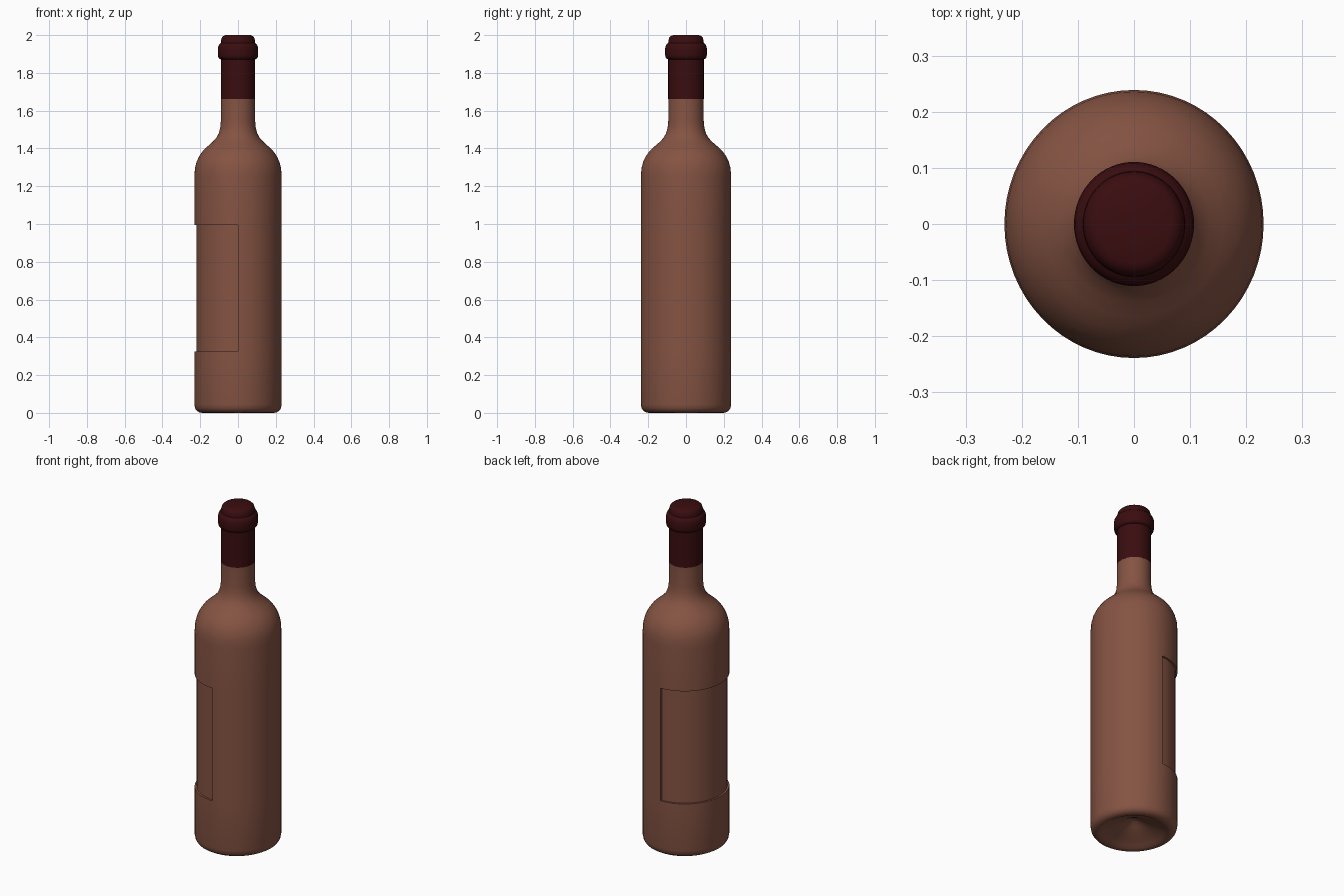
import bpy, bmesh, math

cube = bpy.data.objects.get("Cube")
if cube:
    bpy.data.objects.remove(cube, do_unlink=True)

SEGMENTS = 64
Y_STRETCH = 1.034  # the bottle is very slightly oval


def material(name, rgb):
    mat = bpy.data.materials.new(name)
    mat.use_nodes = True
    colour = (*rgb, 1.0)
    mat.diffuse_color = colour
    mat.node_tree.nodes["Principled BSDF"].inputs["Base Color"].default_value = colour
    return mat


def lathe(name, profile, mat, edit=None):
    """Spin (radius, height) points about z; radius 0 makes a closed pole."""
    bm = bmesh.new()
    rings = []
    for r, z in profile:
        if r == 0:
            rings.append([bm.verts.new((0, 0, z))] * SEGMENTS)
            continue
        angles = [2 * math.pi * i / SEGMENTS for i in range(SEGMENTS)]
        rings.append([bm.verts.new((r * math.cos(a), r * math.sin(a) * Y_STRETCH, z))
                      for a in angles])
    for low, high in zip(rings, rings[1:]):
        for i in range(SEGMENTS):
            j = (i + 1) % SEGMENTS
            corners = dict.fromkeys((low[i], low[j], high[j], high[i]))
            bm.faces.new(list(corners))
    if edit:
        edit(bm)
    bmesh.ops.recalc_face_normals(bm, faces=bm.faces)
    mesh = bpy.data.meshes.new(name)
    bm.to_mesh(mesh)
    bm.free()
    mesh.materials.append(mat)
    obj = bpy.data.objects.new(name, mesh)
    bpy.context.collection.objects.link(obj)
    bpy.ops.object.select_all(action="DESELECT")
    obj.select_set(True)
    bpy.context.view_layer.objects.active = obj
    bpy.ops.object.shade_smooth_by_angle(angle=math.radians(40))
    return obj


LABEL_LOW, LABEL_HIGH, LABEL_DEPTH = 0.325, 0.995, 0.011


def sink_label_panel(bm):
    """Press a shallow label recess into the -x half of the wall."""
    panel = []
    for f in bm.faces:
        c = f.calc_center_median()
        if c.x < 0 and LABEL_LOW < c.z < LABEL_HIGH and c.xy.length > 0.2:
            panel.append(f)
    out = bmesh.ops.extrude_face_region(bm, geom=panel)["geom"]
    bmesh.ops.delete(bm, geom=panel, context="FACES")
    factor = 1 - LABEL_DEPTH / 0.231
    for v in out:
        if isinstance(v, bmesh.types.BMVert):
            v.co.x *= factor
            v.co.y *= factor


glass = material("brown glass", (0.235, 0.088, 0.056))
foil = material("dark red foil", (0.042, 0.004, 0.005))

# Glass body: punt, rounded foot, wall, shoulder and neck
bottle_profile = [
    (0, 0.085), (0.02, 0.08), (0.05, 0.062), (0.09, 0.042), (0.13, 0.027),
    (0.16, 0.013), (0.178, 0.003), (0.19, 0), (0.205, 0.003), (0.218, 0.011),
    (0.227, 0.024), (0.231, 0.045), (0.231, LABEL_LOW), (0.231, LABEL_HIGH),
    (0.231, 1.25), (0.228, 1.295), (0.219, 1.33), (0.205, 1.36), (0.185, 1.388),
    (0.16, 1.412), (0.135, 1.434), (0.115, 1.456), (0.102, 1.48), (0.094, 1.51),
    (0.0905, 1.55), (0.0905, 1.665), (0.086, 1.67), (0.086, 1.8),
]
lathe("bottle", bottle_profile, glass, sink_label_panel)

# Foil sleeve over the neck, lip ring and closed top
foil_profile = [
    (0.088, 1.663), (0.091, 1.663), (0.091, 1.872), (0.098, 1.874), (0.104, 1.881),
    (0.107, 1.895), (0.107, 1.925), (0.105, 1.94), (0.099, 1.952), (0.091, 1.959),
    (0.09, 1.972), (0.086, 1.986), (0.078, 1.995), (0.066, 2.0), (0, 2.0),
]
lathe("foil_cap", foil_profile, foil)
